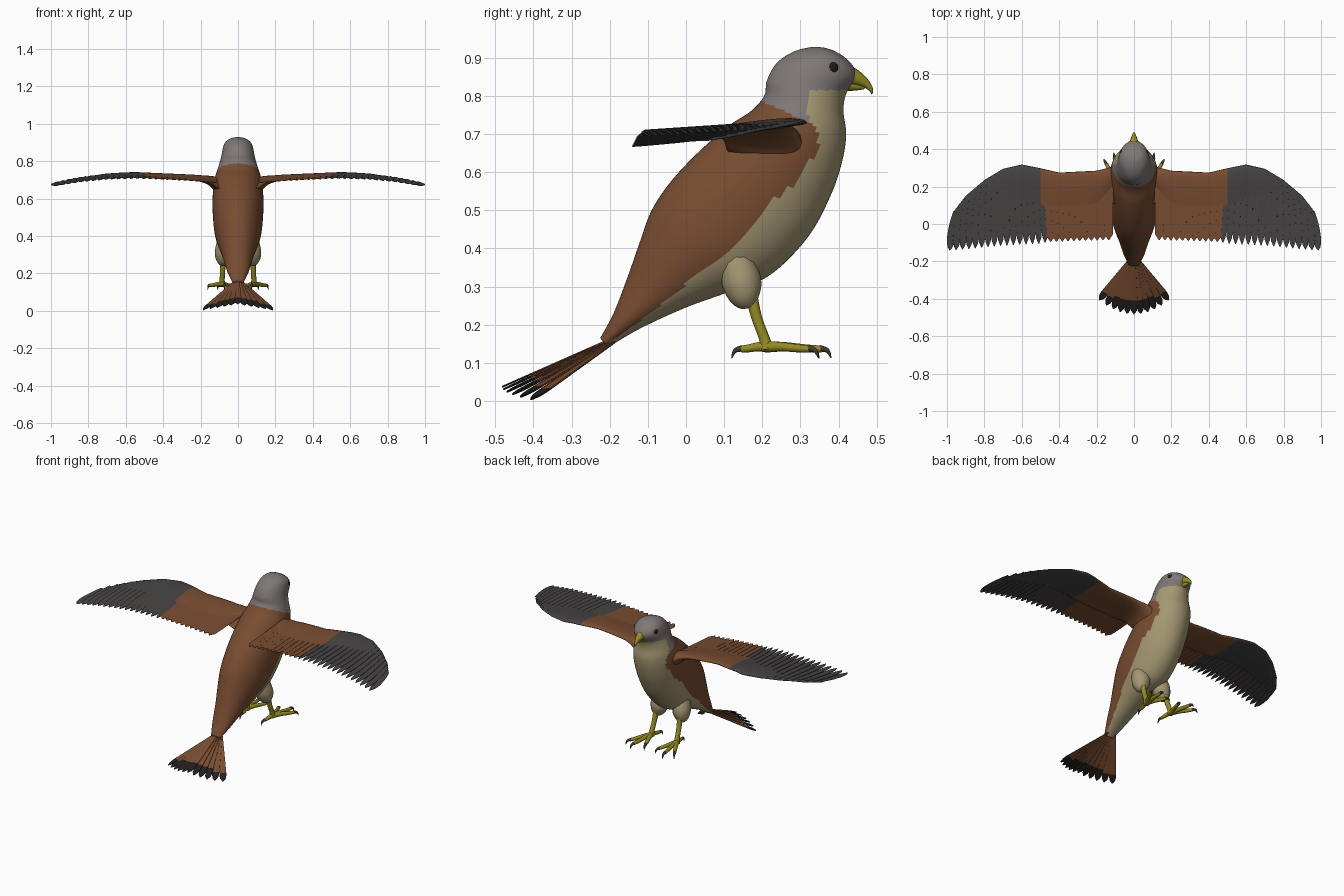
import bpy, bmesh, math
from mathutils import Vector

if "Cube" in bpy.data.objects:
    bpy.data.objects.remove(bpy.data.objects["Cube"])


def material(name, rgb):
    m = bpy.data.materials.new(name)
    m.diffuse_color = (*rgb, 1)
    m.use_nodes = True
    m.node_tree.nodes["Principled BSDF"].inputs["Base Color"].default_value = m.diffuse_color
    return m


BROWN = material("chestnut brown", (0.19, 0.073, 0.031))
CREAM = material("breast cream", (0.37, 0.31, 0.17))
GREY = material("head grey", (0.21, 0.185, 0.18))
DARK = material("slate wing", (0.062, 0.056, 0.057))
BLACK = material("tail tip black", (0.018, 0.013, 0.013))
YELLOW = material("olive yellow", (0.30, 0.26, 0.018))
EYE = material("eye brown", (0.015, 0.010, 0.009))
CLAW = material("claw", (0.05, 0.042, 0.025))


def interp(table, x):
    """Linear lookup in a sorted list of (key, value)."""
    if x <= table[0][0]:
        return table[0][1]
    for (a, va), (b, vb) in zip(table, table[1:]):
        if x <= b:
            return va + (vb - va) * (x - a) / (b - a)
    return table[-1][1]


def spline(rows, n):
    """Catmull-Rom resampling of equal-length tuples."""
    out = []
    for i in range(len(rows) - 1):
        p = [rows[max(0, min(len(rows) - 1, i + k))] for k in (-1, 0, 1, 2)]
        for j in range(n):
            t = j / n
            out.append([0.5 * (2 * b + (c - a) * t + (2 * a - 5 * b + 4 * c - d) * t * t
                               + (3 * b - a - 3 * c + d) * t ** 3) for a, b, c, d in zip(*p)])
    out.append(list(rows[-1]))
    return out


def build(name, verts, faces, mats, rule=None, mirror=False, smooth=True, thick=0):
    me = bpy.data.meshes.new(name)
    me.from_pydata([tuple(v) for v in verts], [], faces)
    for m in mats:
        me.materials.append(m)
    if smooth:
        bm = bmesh.new()
        bm.from_mesh(me)
        bmesh.ops.recalc_face_normals(bm, faces=bm.faces)
        bm.to_mesh(me)
        bm.free()
    for p in me.polygons:
        p.use_smooth = smooth
        if rule:
            p.material_index = rule(p.center)
    ob = bpy.data.objects.new(name, me)
    bpy.context.collection.objects.link(ob)
    if thick:
        s = ob.modifiers.new("thickness", 'SOLIDIFY')
        s.thickness, s.offset = thick, 0
    if mirror:
        ob.modifiers.new("mirror", 'MIRROR')
    return ob


def skin(rings):
    """Join equal rings of points into a closed skin."""
    n = len(rings[0])
    verts = [v for r in rings for v in r]
    faces = [(i * n + j, i * n + (j + 1) % n, (i + 1) * n + (j + 1) % n, (i + 1) * n + j)
             for i in range(len(rings) - 1) for j in range(n)]
    faces += [tuple(range(n)), tuple(range(len(verts) - n, len(verts)))]
    return verts, faces


def tube(name, rows, mat, mirror=True, sides=12, steps=5):
    """Tapered round limb through rows of (x, y, z, radius)."""
    pts = spline(rows, steps)
    rings = []
    for i, p in enumerate(pts):
        d = (Vector(pts[min(i + 1, len(pts) - 1)][:3]) - Vector(pts[max(i - 1, 0)][:3])).normalized()
        u = d.cross(Vector((1, 0, 0))).normalized()
        v = d.cross(u)
        rings.append([Vector(p[:3]) + max(p[3], 0.0008) * (u * math.cos(a) + v * math.sin(a))
                      for a in (2 * math.pi * k / sides for k in range(sides))])
    return build(name, *skin(rings), [mat], mirror=mirror)


# Body and head: rings given as back y, z, front y, z, half width
BODY = [(-.225, .165, -.205, .14, .03), (-.19, .23, -.12, .19, .057), (-.155, .32, 0, .245, .08),
        (-.12, .42, .11, .285, .105), (-.09, .50, .22, .33, .124), (-.04, .575, .32, .43, .134),
        (.03, .65, .38, .54, .136), (.11, .72, .41, .63, .130), (.17, .76, .42, .70, .118),
        (.205, .80, .413, .76, .102), (.212, .84, .42, .805, .090), (.237, .885, .445, .845, .082),
        (.28, .915, .440, .875, .071), (.33, .928, .415, .902, .045), (.365, .926, .385, .92, .010)]
rings = []
for by, bz, fy, fz, w in spline(BODY, 9):
    rings.append([(w * math.sin(a), (by + fy) / 2 + (fy - by) / 2 * math.cos(a),
                   (bz + fz) / 2 + (fz - bz) / 2 * math.cos(a))
                  for a in (2 * math.pi * k / 64 for k in range(64))])
BELLY = [(.14, -.22), (.225, -.1), (.335, .035), (.425, .14), (.52, .22),
         (.585, .30), (.66, .345), (.70, .35), (.74, .32), (.82, .315)]


def body_colour(c):
    if c.z > (.785 - (c.y - .2) * .45 if c.y < .32 else .815):
        return 2
    return 1 if c.y > interp(BELLY, c.z) else 0


build("body", *skin(rings), [BROWN, CREAM, GREY], body_colour)

# Wing outline
LEAD = [(.05, .32), (.14, .30), (.2, .285), (.4, .275), (.5, .298), (.6, .318), (.7, .295),
        (.8, .235), (.9, .15), (.97, .06), (1, -.02)]
CREST = [(.1, .705), (.25, .718), (.4, .726), (.55, .732), (.7, .728), (.85, .715), (1, .692)]
TRAIL = [(.12, -.085), (.45, -.095), (.5, -.105), (.7, -.115), (.85, -.13), (1, -.142)]


def wing_z(x, y):
    return interp(CREST, x) - .065 * max(0, .28 - y) ** 1.0


# Wing arm: teardrop sections as x, chord, half thickness, drop
ARM = [(.06, .20, .075, .05), (.11, .20, .06, .035), (.15, .20, .035, .013), (.2, .21, .022, .003),
       (.3, .21, .017, 0), (.4, .21, .016, 0), (.5, .23, .015, 0), (.6, .23, .013, 0),
       (.7, .21, .010, 0), (.8, .17, .007, 0), (.9, .11, .004, 0), (.96, .06, .002, 0)]
rings = []
for x, chord, th, drop in spline(ARM, 6):
    ring = []
    for k in range(24):
        a = 2 * math.pi * k / 24
        u = (1 - math.cos(a)) / 2
        y = interp(LEAD, x) - u * chord
        ring.append((x, y, wing_z(x, y) - drop + th * math.sin(a) * (1.15 - u)))
    rings.append(ring)
build("wing_arm", *skin(rings), [BROWN, DARK], lambda c: int(c.x > .5), mirror=True)


def feather(path, widths, lift=0):
    """Flat blade along a path, widths per point; lift tilts one edge so blades overlap."""
    verts = []
    for i, p in enumerate(path):
        d = path[min(i + 1, len(path) - 1)] - path[max(i - 1, 0)]
        s = Vector((-d.y, d.x, 0)).normalized() * widths[i] / 2
        verts += [p - s, p + s + Vector((0, 0, lift))]
    return verts, [(2 * i, 2 * i + 1, 2 * i + 3, 2 * i + 2) for i in range(len(path) - 1)]


def blade_width(t, round_from):
    if t < round_from:
        return 1
    return max(.08, math.sqrt(max(0, 1 - ((t - round_from) / (1 - round_from)) ** 2)))


def wing_feathers(name, count, base_range, tip_range, width, round_from, mat):
    verts, faces = [], []
    for i in range(count):
        f = i / (count - 1)
        xb = base_range[0] + f * (base_range[1] - base_range[0])
        xt = tip_range[0] + f * (tip_range[1] - tip_range[0])
        b = Vector((xb, interp(LEAD, xb) - .03, 0))
        e = Vector((xt, interp(TRAIL, xt), 0))
        c = (b + e) / 2 + Vector((.3 * (xt - xb), .02, 0))
        path, ws = [], []
        for k in range(15):
            t = k / 14
            p = b * (1 - t) ** 2 + c * 2 * t * (1 - t) + e * t * t
            p.z = wing_z(p.x, p.y)
            path.append(p)
            ws.append(width * blade_width(t, round_from))
        v, fc = feather(path, ws, .004)
        faces += [tuple(q + len(verts) for q in x) for x in fc]
        verts += v
    build(name, verts, faces, [mat], mirror=True, smooth=False, thick=.002)


wing_feathers("secondary_feathers", 11, (.13, .47), (.135, .445), .044, .90, BROWN)
wing_feathers("primary_feathers", 16, (.50, .945), (.475, .985), .043, .66, DARK)

# Tail fan with dark tips
verts, faces = [], []
for i in range(-5, 6):
    f = i / 5
    b = Vector((.022 * f, -.19, .165 - .012 * abs(f)))
    e = Vector((.185 * f, -.482 + .075 * f * f, .036 - .033 * abs(f)))
    path = [b.lerp(e, k / 16) for k in range(17)]
    ws = [(.014 + .03 * k / 16) * blade_width(k / 16, .8) for k in range(17)]
    v, fc = feather(path, ws, .002)
    faces += [tuple(q + len(verts) for q in x) for x in fc]
    verts += v
build("tail_feathers", verts, faces, [BROWN, BLACK],
      lambda c: int(c.y < -.412 + 1.9 * c.x * c.x), smooth=False, thick=.003)

# Thighs, legs, toes and claws
tube("thigh", [(.065, .13, .38, .045), (.072, .145, .315, .052), (.078, .155, .275, .042),
               (.08, .165, .25, .022), (.08, .167, .245, .004)], CREAM)
tube("leg", [(.08, .168, .29, .017), (.082, .185, .22, .014), (.085, .205, .165, .014),
             (.086, .212, .135, .018)], YELLOW)
for label, tx, ty in (("outer", .15, .325), ("middle", .105, .355), ("inner", .045, .325), ("back", .075, .145)):
    d = Vector((tx - .086, ty - .212, 0))
    n = d.normalized()
    rows = [(.086 + d.x * t, .212 + d.y * t, z, r) for t, z, r in
            ((0, .142, .015), (.35, .142, .012), (.7, .138, .0105), (1, .136, .009))]
    tube(label + "_toe", rows, YELLOW)
    tube(label + "_claw", [(tx - n.x * .004, ty - n.y * .004, .138, .0085),
                           (tx + n.x * .016, ty + n.y * .016, .132, .006),
                           (tx + n.x * .026, ty + n.y * .026, .112, .001)], CLAW)

# Hooked beak with lower jaw
tube("upper_beak", [(0, .395, .852, .034), (0, .43, .850, .027), (0, .455, .842, .018),
                    (0, .476, .828, .010), (0, .486, .814, .005), (0, .487, .804, .001)], YELLOW, mirror=False)
tube("lower_beak", [(0, .40, .836, .024), (0, .44, .827, .014), (0, .468, .821, .004)], YELLOW, mirror=False)

# Eyes
for side in (-1, 1):
    bpy.ops.mesh.primitive_uv_sphere_add(segments=20, ring_count=12, radius=.02,
                                         location=(side * .061, .38, .873))
    eye = bpy.context.object
    eye.name = "eye"
    eye.scale = (.75, 1, .9)
    eye.rotation_euler = (0, 0, side * -.3)
    eye.data.materials.append(EYE)
    bpy.ops.object.shade_smooth()
